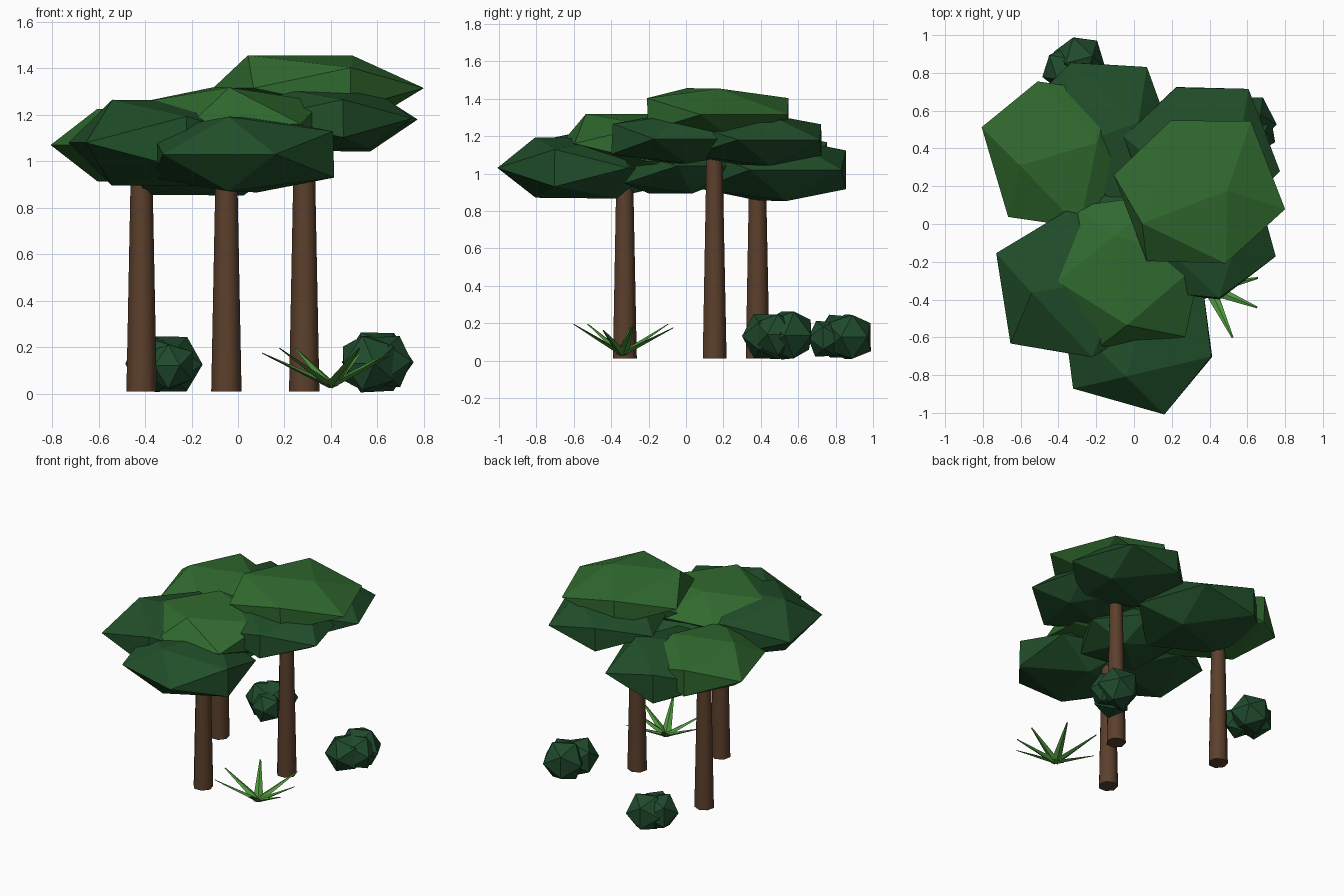
import bpy, bmesh, math, random
from mathutils import Vector, Matrix

if "Cube" in bpy.data.objects:
    bpy.data.objects.remove(bpy.data.objects["Cube"])

random.seed(4)
PHI = (1 + 5 ** 0.5) / 2


def material(name, rgb):
    m = bpy.data.materials.new(name)
    m.diffuse_color = (*rgb, 1)
    m.use_nodes = True
    m.node_tree.nodes["Principled BSDF"].inputs["Base Color"].default_value = m.diffuse_color
    return m


BARK = material("bark", (0.105, 0.050, 0.025))
DARK = material("dark_leaves", (0.015, 0.078, 0.023))
LIGHT = material("light_leaves", (0.030, 0.145, 0.028))
BUSH = material("bush_leaves", (0.014, 0.070, 0.026))
GRASS = material("grass", (0.075, 0.290, 0.045))


def finish(bm, name, mat):
    bmesh.ops.recalc_face_normals(bm, faces=bm.faces)
    me = bpy.data.meshes.new(name)
    bm.to_mesh(me)
    bm.free()
    me.materials.append(mat)
    ob = bpy.data.objects.new(name, me)
    bpy.context.collection.objects.link(ob)
    return ob


def blob(name, center, radii, turn, mat, jitter=0.015, lean=(0, 0)):
    """Squashed 20-sided leaf clump, long edge upward, turned about z."""
    bm = bmesh.new()
    n = math.hypot(1, PHI)
    rot = Matrix.Rotation(math.radians(turn), 3, 'Z')
    for a in (-1, 1):
        for b in (-PHI, PHI):
            for p in ((a, 0, b), (0, b, a), (b, a, 0)):
                k = 1 + random.uniform(-jitter, jitter)
                v = rot @ Vector([c / n * r * k for c, r in zip(p, radii)])
                if p[2] > 1.5:  # shift the crown edge sideways
                    v += Vector((*lean, 0))
                bm.verts.new(v + Vector(center))
    bmesh.ops.convex_hull(bm, input=bm.verts)
    return finish(bm, name, mat)


# Trunks: tapered seven-sided posts with smooth sides
for name, x, y, top in (("left_trunk", -0.415, 0.38, 1.0),
                        ("front_trunk", -0.05, -0.33, 1.05),
                        ("right_trunk", 0.285, 0.15, 1.2)):
    bm = bmesh.new()
    bmesh.ops.create_cone(bm, cap_ends=True, segments=7, radius1=0.067,
                          radius2=0.067 - 0.02 * top, depth=top - 0.01,
                          matrix=Matrix.Translation((x, y, 0.01 + (top - 0.01) / 2)))
    for f in bm.faces:
        f.smooth = len(f.verts) == 4
    for e in bm.edges:
        e.smooth = all(f.smooth for f in e.link_faces)
    finish(bm, name, BARK)

# Canopies: a light clump over darker ones on each tree
blob("left_canopy_light", (-0.40, 0.37, 1.07), (0.41, 0.47, 0.185), 16, LIGHT)
blob("left_canopy_dark", (-0.19, 0.46, 1.02), (0.43, 0.49, 0.195), 20, DARK)
blob("front_canopy_light", (-0.02, -0.25, 1.16), (0.45, 0.455, 0.185), 98, LIGHT,
     lean=(-0.05, -0.05))
blob("front_canopy_dark_left", (-0.29, -0.32, 1.08), (0.48, 0.46, 0.215), 10, DARK)
blob("front_canopy_dark_front", (0.02, -0.59, 1.03), (0.43, 0.48, 0.19), 74, DARK)
blob("front_canopy_dark_back", (-0.02, -0.08, 1.04), (0.34, 0.38, 0.175), 40, DARK)
blob("right_canopy_light", (0.34, 0.17, 1.315), (0.46, 0.47, 0.165), 21, LIGHT,
     lean=(-0.07, -0.08))
blob("right_canopy_dark_front", (0.36, -0.05, 1.185), (0.41, 0.42, 0.155), 15, DARK)
blob("right_canopy_dark_back", (0.36, 0.37, 1.18), (0.42, 0.45, 0.16), 21, DARK)

# Bushes: small clumps near the ground
for name, x, y, z, r, turn in (("right_bush_a", 0.60, 0.545, 0.135, 0.150, 25),
                               ("right_bush_b", 0.56, 0.43, 0.13, 0.140, 70),
                               ("right_bush_c", 0.63, 0.48, 0.14, 0.125, 10),
                               ("back_bush_a", -0.29, 0.87, 0.125, 0.138, 15),
                               ("back_bush_b", -0.36, 0.82, 0.13, 0.130, 50),
                               ("back_bush_c", -0.29, 0.75, 0.12, 0.110, 80)):
    blob(name, (x, y, z), (r, r, r), turn, BUSH, 0.05)

# Grass tuft: seven flat spikes fanning out from one root
bm = bmesh.new()
root = Vector((0.40, -0.34, 0.035))
for i, turn in enumerate((-65, -22, 12, 65, 122, 172, 220)):
    length = 0.33 if i not in (1, 2) else 0.30
    lift = math.radians(29 - 4 * (i % 2))
    m = (Matrix.Translation(root)
         @ Matrix.Rotation(math.radians(turn), 4, 'Z')
         @ Matrix.Rotation(math.pi / 2 - lift, 4, 'Y')
         @ Matrix.Diagonal((0.4, 1, 1, 1))
         @ Matrix.Translation((0, 0, length / 2)))
    bmesh.ops.create_cone(bm, cap_ends=True, segments=4, radius1=0.034,
                          radius2=0.005, depth=length, matrix=m)
finish(bm, "grass_tuft", GRASS)
